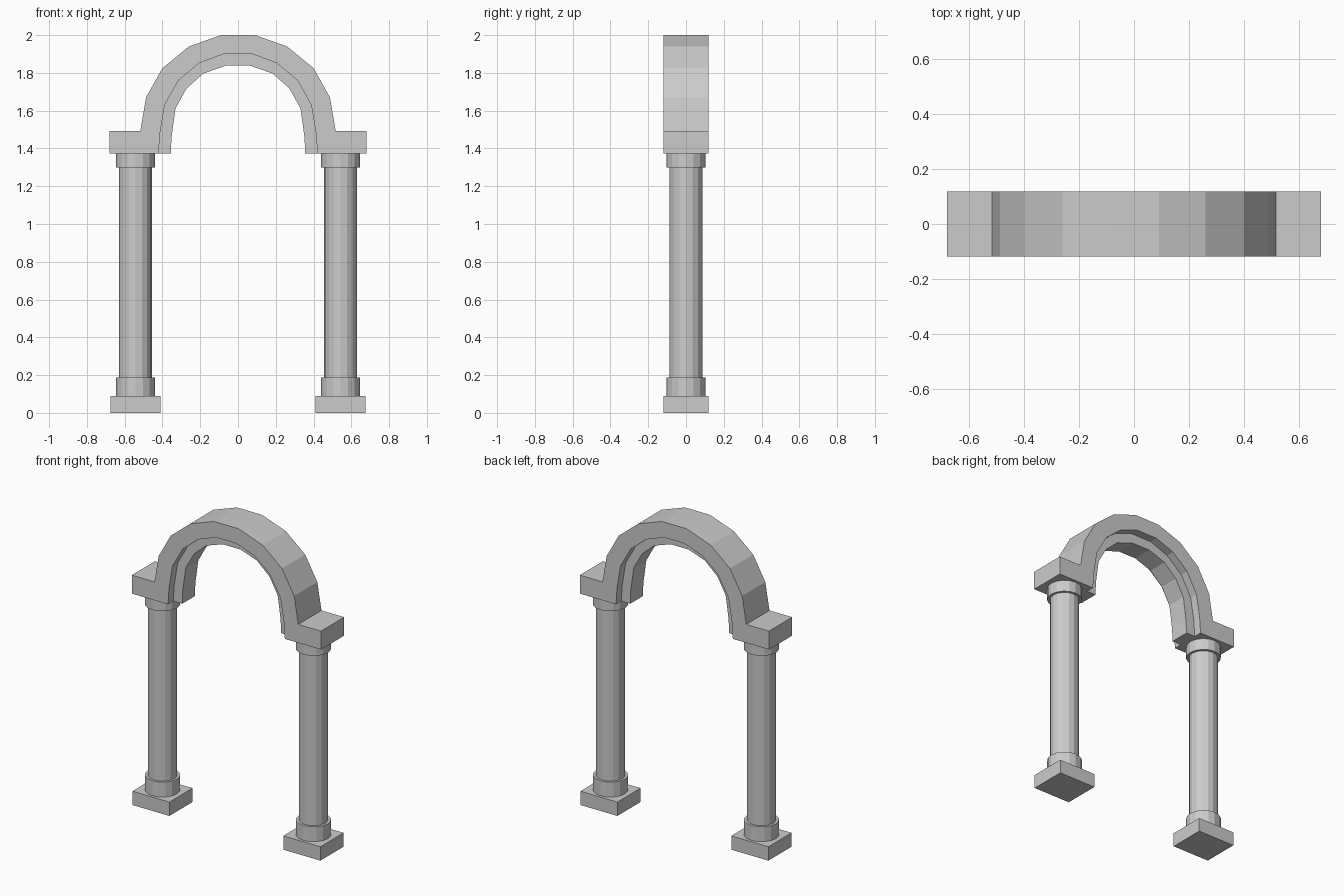
import bpy
import bmesh

if "Cube" in bpy.data.objects:
    bpy.data.objects.remove(bpy.data.objects["Cube"], do_unlink=True)

stone = bpy.data.materials.new("grey stone")
stone.use_nodes = True
GREY = (0.6, 0.6, 0.6, 1)
stone.diffuse_color = GREY
stone.node_tree.nodes["Principled BSDF"].inputs["Base Color"].default_value = GREY

HALF_DEPTH = 0.119
RIB_DEPTH = 0.065
COLUMN_X = 0.543
SPRING = 1.373


def finish(name, bm):
    bmesh.ops.recalc_face_normals(bm, faces=bm.faces)
    mesh = bpy.data.meshes.new(name)
    bm.to_mesh(mesh)
    bm.free()
    mesh.materials.append(stone)
    obj = bpy.data.objects.new(name, mesh)
    bpy.context.collection.objects.link(obj)
    return obj


def box(name, x, half_width, half_depth, z0, z1):
    bm = bmesh.new()
    bmesh.ops.create_cube(bm, size=2)
    for v in bm.verts:
        v.co = (x + v.co.x * half_width, v.co.y * half_depth,
                z0 if v.co.z < 0 else z1)
    return finish(name, bm)


def drum(name, x, radius, z0, z1, sides=16):
    bm = bmesh.new()
    bmesh.ops.create_cone(bm, cap_ends=True, segments=sides, radius1=radius,
                          radius2=radius, depth=z1 - z0)
    bmesh.ops.translate(bm, verts=bm.verts, vec=(x, 0, (z0 + z1) / 2))
    return finish(name, bm)


def mirrored(half):
    """Complete a left-to-crown line with its reflection."""
    return half + [(-x, z) for x, z in reversed(half)]


def arch(name, outer, inner, half_depth):
    """Extrude the outline between two lines along the depth."""
    bm = bmesh.new()
    outline = mirrored(outer) + mirrored(inner)[::-1]
    face = bm.faces.new([bm.verts.new((x, -half_depth, z)) for x, z in outline])
    solid = bmesh.ops.extrude_face_region(bm, geom=[face])
    moved = [g for g in solid["geom"] if isinstance(g, bmesh.types.BMVert)]
    bmesh.ops.translate(bm, verts=moved, vec=(0, 2 * half_depth, 0))
    return finish(name, bm)


# Columns with square plinths, collars and capitals
for side, s in (("left", 1), ("right", -1)):
    x = s * COLUMN_X
    box(side + "_plinth", x, 0.133, HALF_DEPTH, 0, 0.09)
    drum(side + "_base_collar", x, 0.104, 0.09, 0.187)
    drum(side + "_shaft", x, 0.088, 0.187, 1.298)
    drum(side + "_capital", x, 0.104, 1.298, SPRING)

# Arch band with its side blocks, and the recessed inner rib
extrados = [(-0.68, SPRING), (-0.68, 1.493), (-0.517, 1.493), (-0.487, 1.67),
            (-0.40, 1.825), (-0.26, 1.94), (-0.09, 2.0)]
soffit = [(-0.42, SPRING), (-0.413, 1.48), (-0.388, 1.63), (-0.315, 1.76),
          (-0.205, 1.852), (-0.075, 1.90)]
rib_soffit = [(-0.356, SPRING), (-0.352, 1.46), (-0.331, 1.612), (-0.272, 1.718),
              (-0.183, 1.797), (-0.065, 1.838)]
arch("arch_band", extrados, soffit, HALF_DEPTH)
arch("arch_rib", soffit, rib_soffit, RIB_DEPTH)
